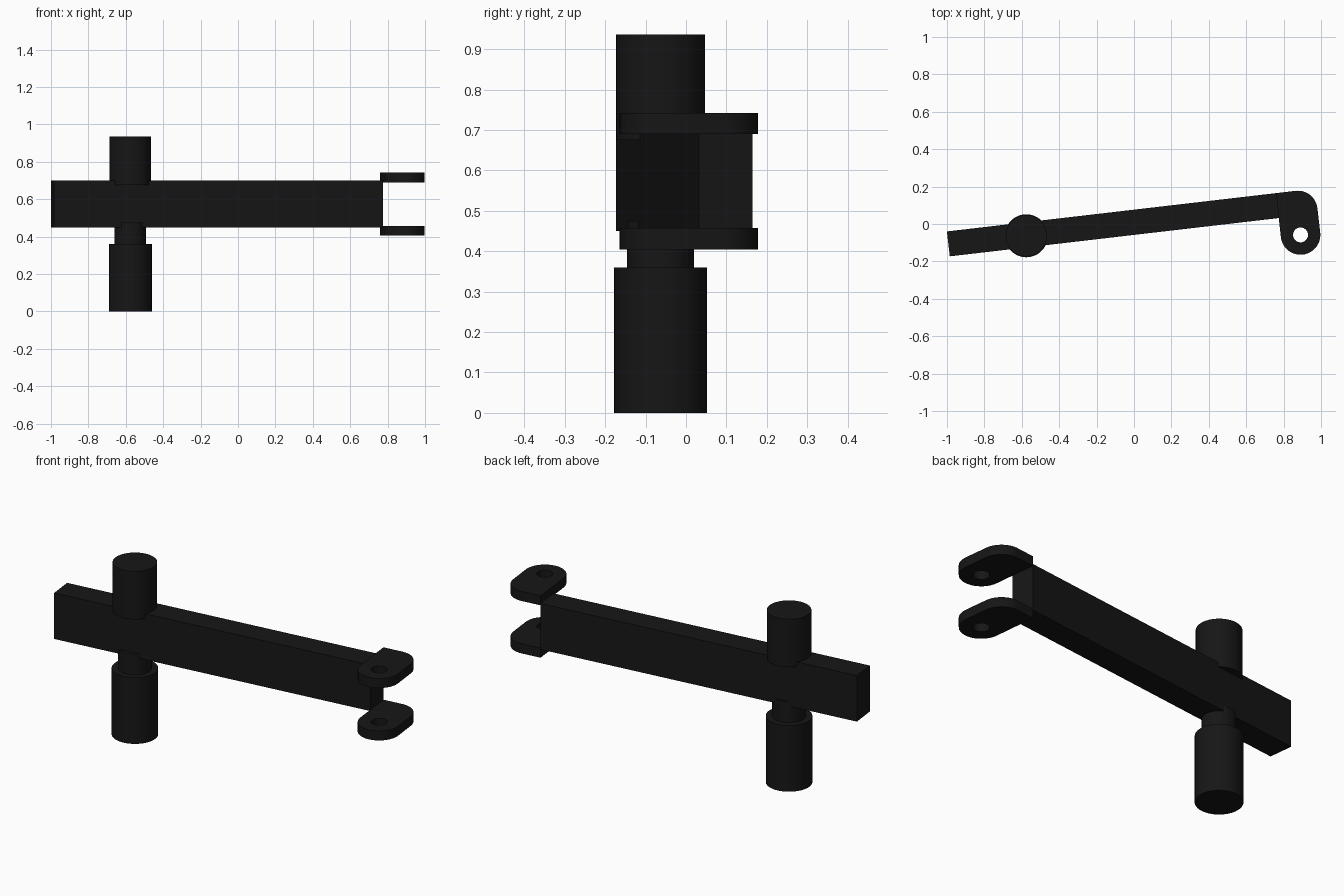
import bpy, bmesh
from math import sin, cos, pi, radians
from mathutils import Matrix

if "Cube" in bpy.data.objects:
    bpy.data.objects.remove(bpy.data.objects["Cube"])

TILT = radians(6.64)          # beam direction seen from above
END = (0.7675, 0.0985)        # centre of the beam's right end
AXIS = (-0.576, -0.063)       # pivot axis

black = bpy.data.materials.new("black_metal")
black.diffuse_color = (0.008, 0.008, 0.008, 1)
black.use_nodes = True
black.node_tree.nodes["Principled BSDF"].inputs["Base Color"].default_value = black.diffuse_color


def finish(obj, name):
    obj.name = name
    obj.data.materials.clear()
    obj.data.materials.append(black)
    bpy.ops.object.select_all(action='DESELECT')
    obj.select_set(True)
    bpy.context.view_layer.objects.active = obj
    bpy.ops.object.shade_smooth_by_angle(angle=radians(30))


def cylinder(name, radius, z0, z1):
    bpy.ops.mesh.primitive_cylinder_add(vertices=48, radius=radius, depth=z1 - z0,
                                        location=(*AXIS, (z0 + z1) / 2))
    finish(bpy.context.object, name)


def arc(cx, cy, r, a0, a1, n):
    return [(cx + r * cos(a0 + (a1 - a0) * i / n), cy + r * sin(a0 + (a1 - a0) * i / n))
            for i in range(n + 1)]


def plate(name, z0, z1):
    # flat outline with a pin hole, extruded
    outline = [(0, 0.067)] + arc(0.104, -0.17, 0.106, -pi, 0, 24) \
        + arc(0.105, -0.038, 0.105, 0, pi / 2, 14)
    hole = arc(0.104, -0.17, 0.04, 0, 2 * pi, 32)[:-1]
    curve = bpy.data.curves.new(name, 'CURVE')
    curve.dimensions = '2D'
    curve.fill_mode = 'BOTH'
    curve.extrude = (z1 - z0) / 2
    for pts in (outline, hole):
        spline = curve.splines.new('POLY')
        spline.points.add(len(pts) - 1)
        for p, (x, y) in zip(spline.points, pts):
            p.co = (x, y, 0, 1)
        spline.use_cyclic_u = True
    obj = bpy.data.objects.new(name, curve)
    bpy.context.collection.objects.link(obj)
    obj.location = (*END, (z0 + z1) / 2)
    obj.rotation_euler.z = TILT
    bpy.ops.object.select_all(action='DESELECT')
    obj.select_set(True)
    bpy.context.view_layer.objects.active = obj
    bpy.ops.object.convert(target='MESH')
    obj = bpy.context.object
    bm = bmesh.new()
    bm.from_mesh(obj.data)
    bmesh.ops.remove_doubles(bm, verts=bm.verts, dist=0.0005)
    bmesh.ops.recalc_face_normals(bm, faces=bm.faces)
    bm.to_mesh(obj.data)
    bm.free()
    finish(obj, name)


# arm beam
LENGTH = 1.772
bpy.ops.mesh.primitive_cube_add(size=1)
beam = bpy.context.object
beam.data.transform(Matrix.Translation((-LENGTH / 2, 0, 0))
                    @ Matrix.Diagonal((LENGTH, 0.134, 0.25, 1)))
beam.location = (*END, 0.575)
beam.rotation_euler.z = TILT
finish(beam, "arm_beam")

# fork plates
plate("fork_plate_upper", 0.69, 0.742)
plate("fork_plate_lower", 0.405, 0.457)

# pivot post
cylinder("pivot_upper", 0.11, 0.675, 0.936)
cylinder("pivot_neck", 0.083, 0.35, 0.475)
cylinder("pivot_lower", 0.115, 0, 0.36)
